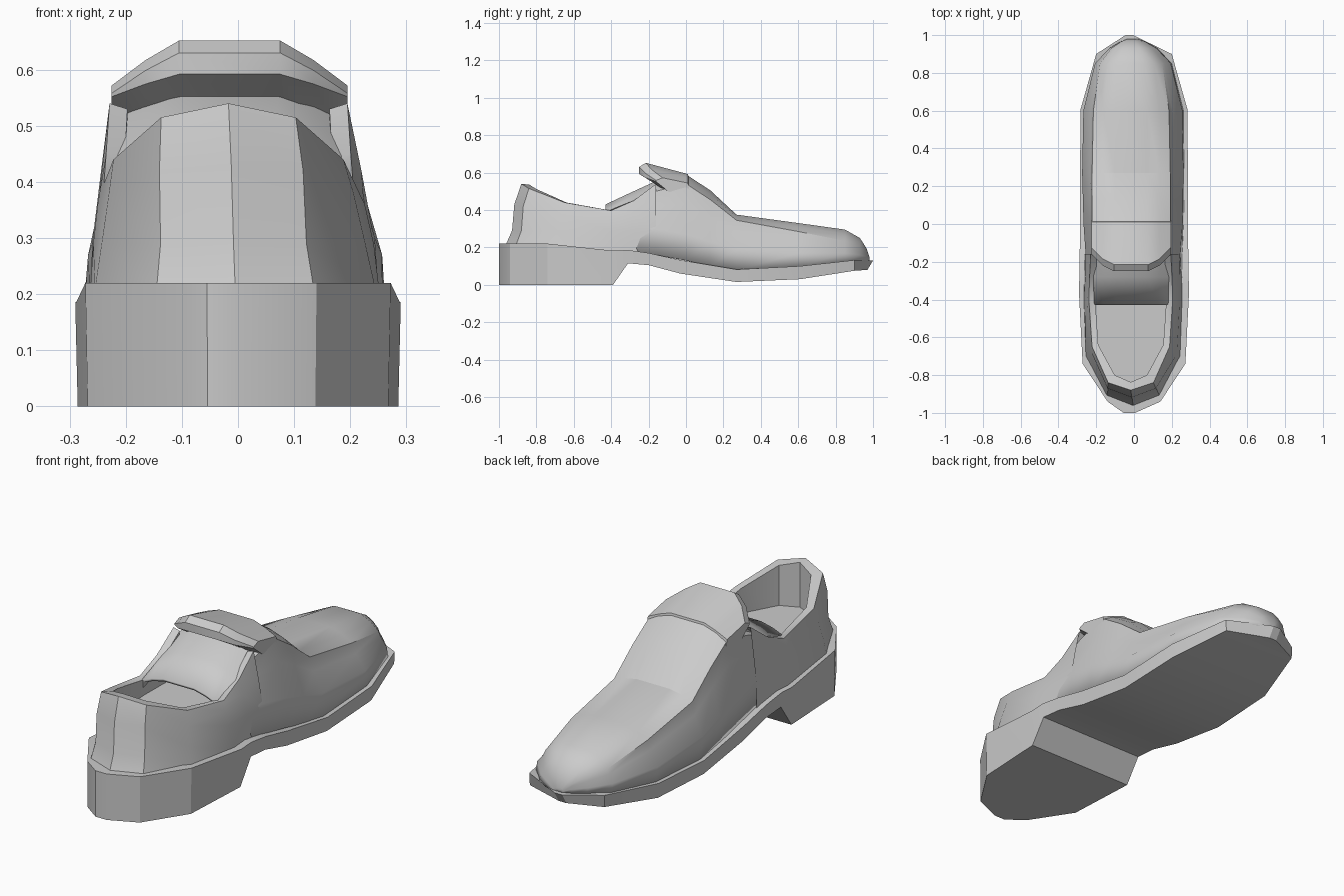
import bpy, bmesh, math

if "Cube" in bpy.data.objects:
    bpy.data.objects.remove(bpy.data.objects["Cube"])


def loft(name, rows, closed=False, caps=(False, False), angle=32, thick=0):
    """Skin a list of equal-length point rows with quads."""
    bm = bmesh.new()
    grid = [[bm.verts.new(p) for p in row] for row in rows]
    n = len(rows[0])
    for a, b in zip(grid, grid[1:]):
        for i in range(n if closed else n - 1):
            j = (i + 1) % n
            bm.faces.new((a[i], a[j], b[j], b[i]))
    if caps[0]:
        bm.faces.new(grid[0][::-1])
    if caps[1]:
        bm.faces.new(grid[-1])
    bmesh.ops.recalc_face_normals(bm, faces=bm.faces)
    me = bpy.data.meshes.new(name)
    bm.to_mesh(me)
    bm.free()
    ob = bpy.data.objects.new(name, me)
    bpy.context.collection.objects.link(ob)
    if thick:
        mod = ob.modifiers.new("thickness", 'SOLIDIFY')
        mod.thickness = thick
        mod.offset = -1
    bpy.ops.object.select_all(action='DESELECT')
    ob.select_set(True)
    bpy.context.view_layer.objects.active = ob
    bpy.ops.object.shade_smooth_by_angle(angle=math.radians(angle))
    return ob


def mirrored(half, cx):
    """Half row from the right end to the middle -> full row."""
    right = [(cx + x, y, z) for x, y, z in half]
    left = [(cx - x, y, z) for x, y, z in reversed(half) if x > 0]
    return right + left


# Sole and heel block: y, half width, bottom z, top z
sole = [(-1.0, .03, 0, .22), (-.94, .14, 0, .22), (-.74, .272, 0, .22),
        (-.39, .29, 0, .182), (-.31, .29, .115, .186), (-.2, .288, .105, .17),
        (-.03, .286, .06, .132), (.27, .286, .015, .082), (.61, .282, .03, .10),
        (.90, .2, .075, .132), (1.0, .02, .08, .13)]
rows = []
for y, w, zb, zt in sole:
    cx = -.025 if w < .1 else 0
    yb = y - .03 if y > .95 else y
    rows.append([(cx + w, y, zt), (cx + w * .985, yb, zb),
                 (cx - w * .985, yb, zb), (cx - w, y, zt)])
loft("sole_and_heel", rows, True, (True, True), 25)

# Vamp with tongue: y, base w, base z, bulge w, bulge z, shoulder w, shoulder z, top z
vamp = [(-.43, .252, .18, .242, .30, .195, .395, .43),
        (-.28, .252, .18, .242, .30, .20, .445, .50),
        (-.16, .255, .16, .25, .30, .205, .50, .555),
        (0, .262, .13, .262, .27, .207, .54, .59),
        (.13, .265, .10, .265, .23, .207, .455, .505),
        (.27, .265, .075, .268, .19, .207, .345, .375),
        (.6, .262, .095, .262, .17, .20, .285, .33),
        (.85, .20, .12, .20, .17, .165, .235, .295),
        (.93, .125, .125, .125, .16, .105, .205, .25),
        (.965, .065, .125, .065, .15, .055, .175, .195),
        (.98, .025, .125, .025, .135, .02, .145, .15)]
rows = []
for y, wb, zs, wm, zm, ws, zh, zt in vamp:
    d = zt - zh
    half = [(wb, y, zs), (wm, y, zm), (ws + .25 * (wm - ws), y, zm + .6 * (zh - zm)),
            (ws, y, zh), (ws * .74, y, zt - .42 * d), (ws * .42, y, zt)]
    row = mirrored(half, 0)
    rows.append([(x - .015 * min(1, max(0, (z - zs) / (zh - zs))), yy, z) for x, yy, z in row])
loft("vamp_and_tongue", rows, False, (False, True), 32, .015)

# Raised flap above the tongue: closed side profiles lofted across x
cols = []
for x, drop, back in ((.21, .08, .09), (.15, .035, .03), (.09, 0, 0)):
    cols.append((x, [(-.13 + back, .535 - drop), (-.25 + back, .592 - drop * .5),
                     (-.25 + back, .63 - drop * .9), (-.215 + back, .652 - drop),
                     (.01, .592 - drop * .6), (.02, .55 - drop * .6)]))
full = cols + [(-x, prof) for x, prof in reversed(cols)]
loft("top_flap", [[(x - .015, y, z) for y, z in prof] for x, prof in full],
     True, (True, True), 30)

# Heel collar: rings from base to rim, over the rim and down inside
base = [(.257, -.16, .15), (.258, -.28, .18), (.26, -.41, .18), (.25, -.70, .21),
        (.14, -.91, .21), (0, -.965, .21)]
mid = [(.252, -.16, .29), (.25, -.28, .29), (.25, -.41, .29), (.235, -.69, .29),
       (.13, -.88, .29), (0, -.93, .29)]
high = [(.232, -.16, .42), (.235, -.28, .38), (.238, -.41, .36), (.218, -.67, .38),
        (.128, -.87, .42), (0, -.918, .43)]
rim = [(.212, -.16, .54), (.218, -.28, .45), (.222, -.40, .397), (.205, -.65, .44),
       (.12, -.84, .515), (0, -.88, .54)]
inner = [(.18, -.16, .53), (.185, -.28, .44), (.187, -.42, .395), (.172, -.64, .44),
         (.085, -.80, .512), (0, -.837, .535)]
floor = [(x, y, .32) for x, y, z in inner]
rings = [mirrored(r, cx) for r, cx in
         ((base, -.005), (mid, -.008), (high, -.012), (rim, -.017), (inner, -.017), (floor, -.017))]
loft("heel_collar", rings, False, (False, True), 35)
